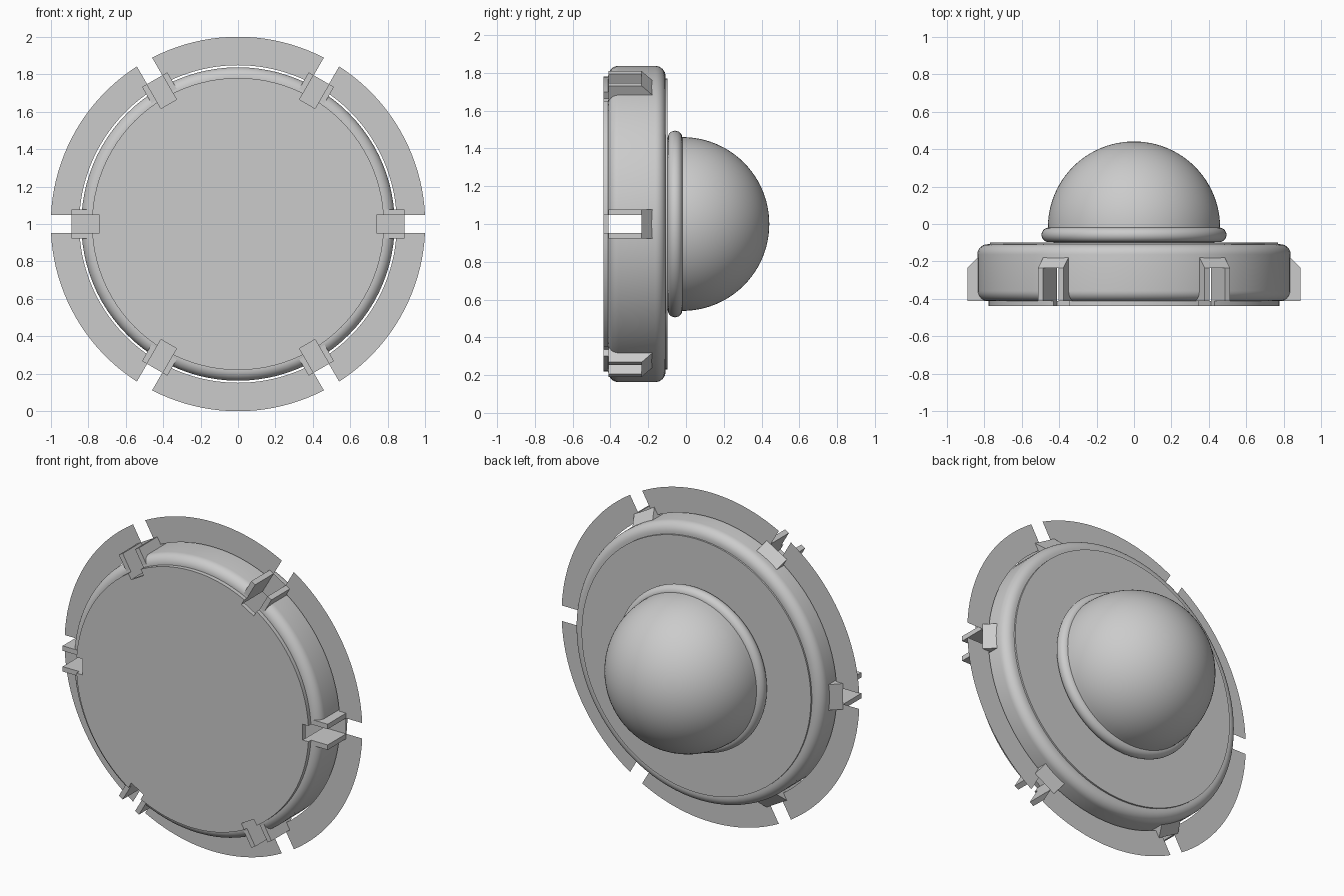
import bpy, bmesh
from math import sin, cos, pi, radians
from mathutils import Matrix

if "Cube" in bpy.data.objects:
    bpy.data.objects.remove(bpy.data.objects["Cube"])

CZ = 1.0      # height of the main axis (runs along y)
FIN_Y = -0.235


def make_object(name, bm, smooth=True):
    bmesh.ops.remove_doubles(bm, verts=bm.verts, dist=1e-5)
    bmesh.ops.recalc_face_normals(bm, faces=bm.faces)
    mesh = bpy.data.meshes.new(name)
    bm.to_mesh(mesh)
    bm.free()
    obj = bpy.data.objects.new(name, mesh)
    bpy.context.collection.objects.link(obj)
    if smooth:
        smooth_object(obj)
    return obj


def smooth_object(obj):
    bpy.ops.object.select_all(action='DESELECT')
    obj.select_set(True)
    bpy.context.view_layer.objects.active = obj
    bpy.ops.object.shade_smooth_by_angle(angle=radians(35))


def arc(r, y, rad, a0, a1, n):
    steps = [radians(a0 + (a1 - a0) * i / n) for i in range(n + 1)]
    return [(r + rad * cos(a), y + rad * sin(a)) for a in steps]


def lathe(name, profile, segs=96, smooth=True):
    """Revolve (radius, y) points about the y axis at height CZ."""
    bm = bmesh.new()
    rings = []
    for i in range(segs):
        a = 2 * pi * i / segs
        rings.append([bm.verts.new((r * cos(a), y, CZ + r * sin(a))) for r, y in profile])
    for i in range(segs):
        p, q = rings[i], rings[(i + 1) % segs]
        for k in range(len(profile) - 1):
            bm.faces.new((p[k], p[k + 1], q[k + 1], q[k]))
    bmesh.ops.dissolve_degenerate(bm, dist=1e-6, edges=bm.edges)
    return make_object(name, bm, smooth)


def prism(bm, profile, t0, t1, angle):
    """Extrude an (r, y) outline sideways from t0 to t1, then turn it about the axis."""
    m = Matrix.Translation((0, 0, CZ)) @ Matrix.Rotation(-angle, 4, 'Y')
    a = [bm.verts.new((r, y, t0)) for r, y in profile]
    b = [bm.verts.new((r, y, t1)) for r, y in profile]
    bm.faces.new(a)
    bm.faces.new(b[::-1])
    n = len(profile)
    for i in range(n):
        j = (i + 1) % n
        bm.faces.new((a[i], b[i], b[j], a[j]))
    bmesh.ops.transform(bm, matrix=m, verts=a + b)


def cut(obj, cutter):
    mod = obj.modifiers.new("cut", 'BOOLEAN')
    mod.operation = 'DIFFERENCE'
    mod.solver = 'EXACT'
    mod.object = cutter
    bpy.context.view_layer.objects.active = obj
    bpy.ops.object.modifier_apply(modifier=mod.name)
    bpy.data.objects.remove(cutter)


ANGLES = [i * pi / 3 for i in range(6)]

# Hollow drum body with a rounded rim and raised front and back plates
body = lathe("drum_body",
             [(0, -0.437), (0.78, -0.437), (0.78, -0.412)]
             + arc(0.782, -0.357, 0.055, -90, 0, 8)
             + arc(0.782, -0.163, 0.055, 0, 90, 8)
             + [(0.77, -0.108), (0.77, -0.098), (0, -0.098)], smooth=False)
hollow = lathe("hollow_cutter",
               [(0, -0.41), (0.77, -0.41), (0.815, -0.36),
                (0.815, -0.16), (0.77, -0.118), (0, -0.118)], smooth=False)
cut(body, hollow)

# Six slots through the rim and the edge of the front plate
bm = bmesh.new()
for a in ANGLES:
    prism(bm, [(0.74, -0.5), (1.0, -0.5), (1.0, -0.235), (0.74, -0.235)], -0.048, 0.048, a)
cut(body, make_object("slot_cutter", bm, False))
smooth_object(body)

# Slot brackets: two side walls and a chamfered back block
bm = bmesh.new()
wall = [(0.74, -0.411), (0.89, -0.411), (0.89, -0.235), (0.74, -0.235)]
back = [(0.74, -0.235), (0.89, -0.235), (0.83, -0.175), (0.74, -0.175)]
for a in ANGLES:
    for t0, t1 in ((-0.078, -0.048), (0.048, 0.078)):
        prism(bm, wall, t0, t1, a)
    prism(bm, back, -0.078, 0.078, a)
make_object("slot_brackets", bm, False)

# Flat ring of six thin fins with parallel-sided gaps
bm = bmesh.new()
R_IN, R_OUT, GAP, N = 0.848, 1.0, 0.047, 20
for a in ANGLES:
    rows = []
    for i in range(N + 1):
        row = []
        for r in (R_IN, R_OUT):
            d = GAP / r
            ang = a + d + (pi / 3 - 2 * d) * i / N
            row.append(bm.verts.new((r * cos(ang), FIN_Y, CZ + r * sin(ang))))
        rows.append(row)
    for p, q in zip(rows, rows[1:]):
        bm.faces.new((p[0], p[1], q[1], q[0]))
make_object("fin_ring", bm, False)

# Rounded collar under the dome
lathe("dome_collar", [(0.40, -0.098)] + arc(0.455, -0.058, 0.039, -90, 90, 12) + [(0.40, -0.019)])

# Hemispherical dome
lathe("dome", arc(0, -0.019, 0.46, 0, 90, 24))
